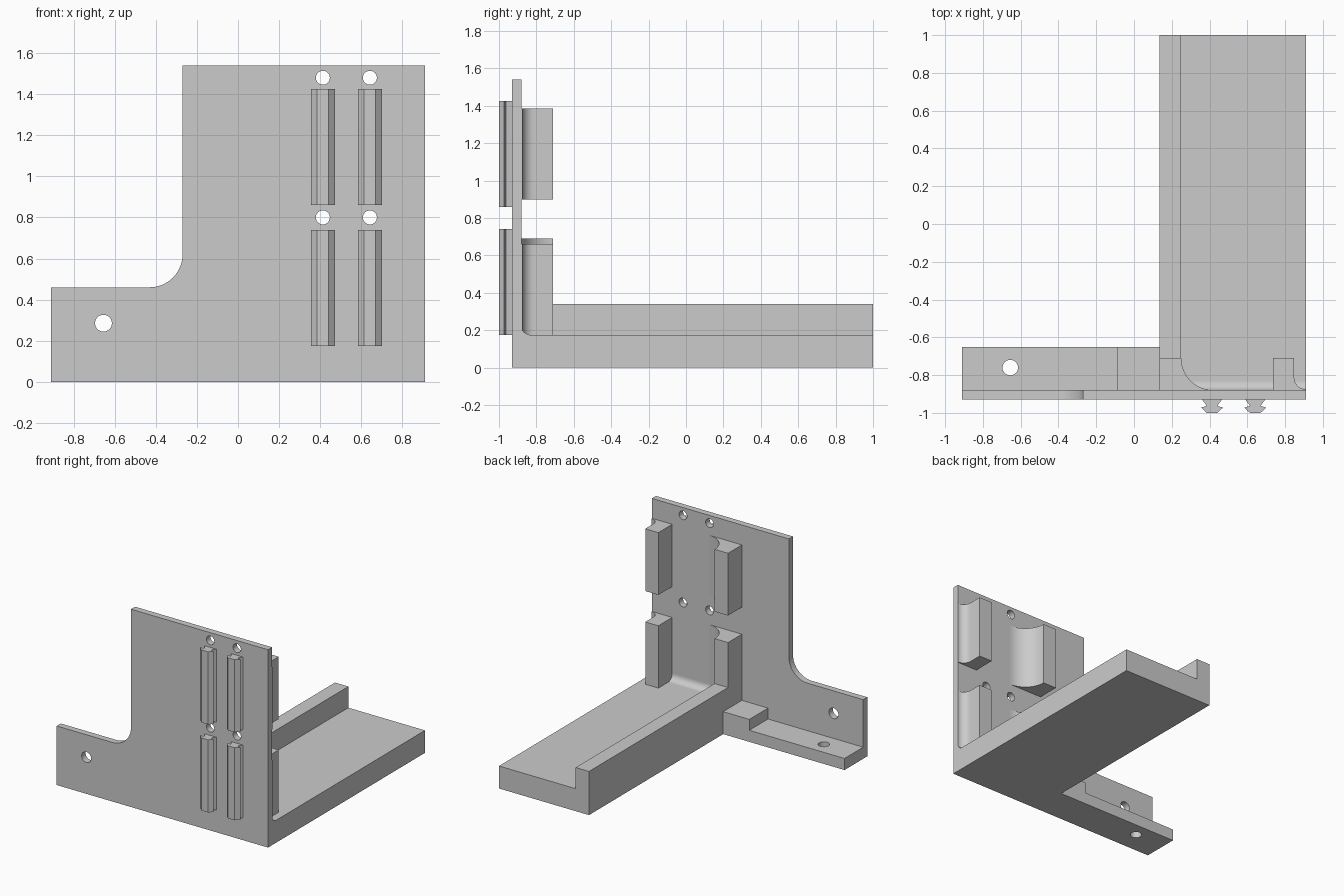
import bpy
import bmesh
from math import cos, sin, radians
from mathutils import Vector

cube = bpy.data.objects.get("Cube")
if cube:
    bpy.data.objects.remove(cube, do_unlink=True)

GREY = (0.6, 0.6, 0.6, 1.0)
mat = bpy.data.materials.new("light grey")
mat.use_nodes = True
mat.diffuse_color = GREY
for node in mat.node_tree.nodes:
    if node.type == 'BSDF_PRINCIPLED':
        node.inputs["Base Color"].default_value = GREY

# Maps profile coordinates (u, v) and extrusion distance w to space
AXES = {
    'x': lambda u, v, w: Vector((w, u, v)),
    'y': lambda u, v, w: Vector((u, w, v)),
    'z': lambda u, v, w: Vector((u, v, w)),
}


def arc(cx, cy, r, start, end, steps=16):
    angles = [radians(start + (end - start) * i / steps) for i in range(steps + 1)]
    return [(cx + r * cos(a), cy + r * sin(a)) for a in angles]


def rect(u0, u1, v0, v1):
    return [(u0, v0), (u1, v0), (u1, v1), (u0, v1)]


def prism(name, profile, axis, lo, hi):
    """Extrude a closed profile along an axis."""
    place = AXES[axis]
    bm = bmesh.new()
    face = bm.faces.new([bm.verts.new(place(u, v, lo)) for u, v in profile])
    ext = bmesh.ops.extrude_face_region(bm, geom=[face])
    moved = [g for g in ext["geom"] if isinstance(g, bmesh.types.BMVert)]
    bmesh.ops.translate(bm, verts=moved, vec=place(0, 0, hi - lo))
    bmesh.ops.recalc_face_normals(bm, faces=bm.faces)
    mesh = bpy.data.meshes.new(name)
    bm.to_mesh(mesh)
    bm.free()
    mesh.materials.append(mat)
    obj = bpy.data.objects.new(name, mesh)
    bpy.context.collection.objects.link(obj)
    return obj


def activate(obj):
    bpy.ops.object.select_all(action='DESELECT')
    obj.select_set(True)
    bpy.context.view_layer.objects.active = obj


def smooth(obj):
    activate(obj)
    bpy.ops.object.shade_smooth_by_angle(angle=radians(30))


def drill(obj, u, v, r, axis, lo, hi):
    """Cut a round through-hole and discard the cutter."""
    cutter = prism("hole_cutter", arc(u, v, r, 0, 360, 32)[:-1], axis, lo, hi)
    cutter.hide_render = True
    mod = obj.modifiers.new("hole", 'BOOLEAN')
    mod.operation = 'DIFFERENCE'
    mod.solver = 'EXACT'
    mod.object = cutter
    activate(obj)
    bpy.ops.object.modifier_apply(modifier=mod.name)
    bpy.data.objects.remove(cutter, do_unlink=True)


FRONT, BACK = -0.93, -0.88      # faces of the upright plate
FLOOR = 0.175                   # top of the tray floor
POST_Y = -0.71                  # rear face of the posts
CLIP_X = (0.413, 0.642)

# Upright plate with a rounded inner corner
outline = [(-0.91, 0), (0.91, 0), (0.91, 1.54), (-0.27, 1.54)]
outline += arc(-0.43, 0.62, 0.16, 0, -90) + [(-0.91, 0.46)]
plate = prism("upright_plate", outline, 'y', FRONT, BACK)
for x in CLIP_X:
    for z in (0.80, 1.48):
        drill(plate, x, z, 0.034, 'y', -1.1, -0.7)
drill(plate, -0.655, 0.285, 0.041, 'y', -1.1, -0.7)
smooth(plate)

# Tray floor, side rail and the fillet where the floor meets the plate
prism("tray_floor", rect(0.135, 0.91, 0, FLOOR), 'y', BACK, 1.0)
prism("tray_rail", rect(0.135, 0.25, FLOOR, 0.34), 'y', POST_Y, 1.0)
fillet = [(BACK, FLOOR)] + arc(BACK + 0.05, FLOOR + 0.05, 0.05, 270, 180, 10)
smooth(prism("floor_fillet", fillet, 'x', 0.2, 0.91))

# Mounting foot with a stepped block beside the tray
foot = prism("mounting_foot", rect(-0.91, -0.09, BACK, -0.65), 'z', 0, 0.09)
drill(foot, -0.655, -0.76, 0.041, 'z', -0.1, 0.3)
smooth(foot)
prism("foot_block", rect(-0.09, 0.135, BACK, -0.65), 'z', 0, FLOOR)

# Posts behind the plate, each flaring into it on one side
inner = [(0.135, BACK), (0.135, POST_Y)] + arc(0.42, POST_Y, 0.17, 180, 270)
outer = [(0.735, BACK), (0.735, POST_Y), (0.848, POST_Y)]
outer += arc(0.91, BACK + 0.067, 0.062, 180, 270, 10) + [(0.91, BACK)]
for level, lo, inner_top, outer_top in (("lower", FLOOR, 0.69, 0.66),
                                        ("upper", 0.90, 1.385, 1.385)):
    smooth(prism(level + "_inner_post", inner, 'z', lo, inner_top))
    smooth(prism(level + "_outer_post", outer, 'z', lo, outer_top))

# Barbed clip strips on the front face
half = [(0.052, FRONT), (0.028, -0.963), (0.058, -0.972), (0.028, -1.0)]
for side, x in zip(("inner", "outer"), CLIP_X):
    barb = [(x + u, v) for u, v in half] + [(x - u, v) for u, v in reversed(half)]
    for level, z in (("lower", 0.175), ("upper", 0.86)):
        prism(f"{level}_{side}_clip", barb, 'z', z, z + 0.565)
